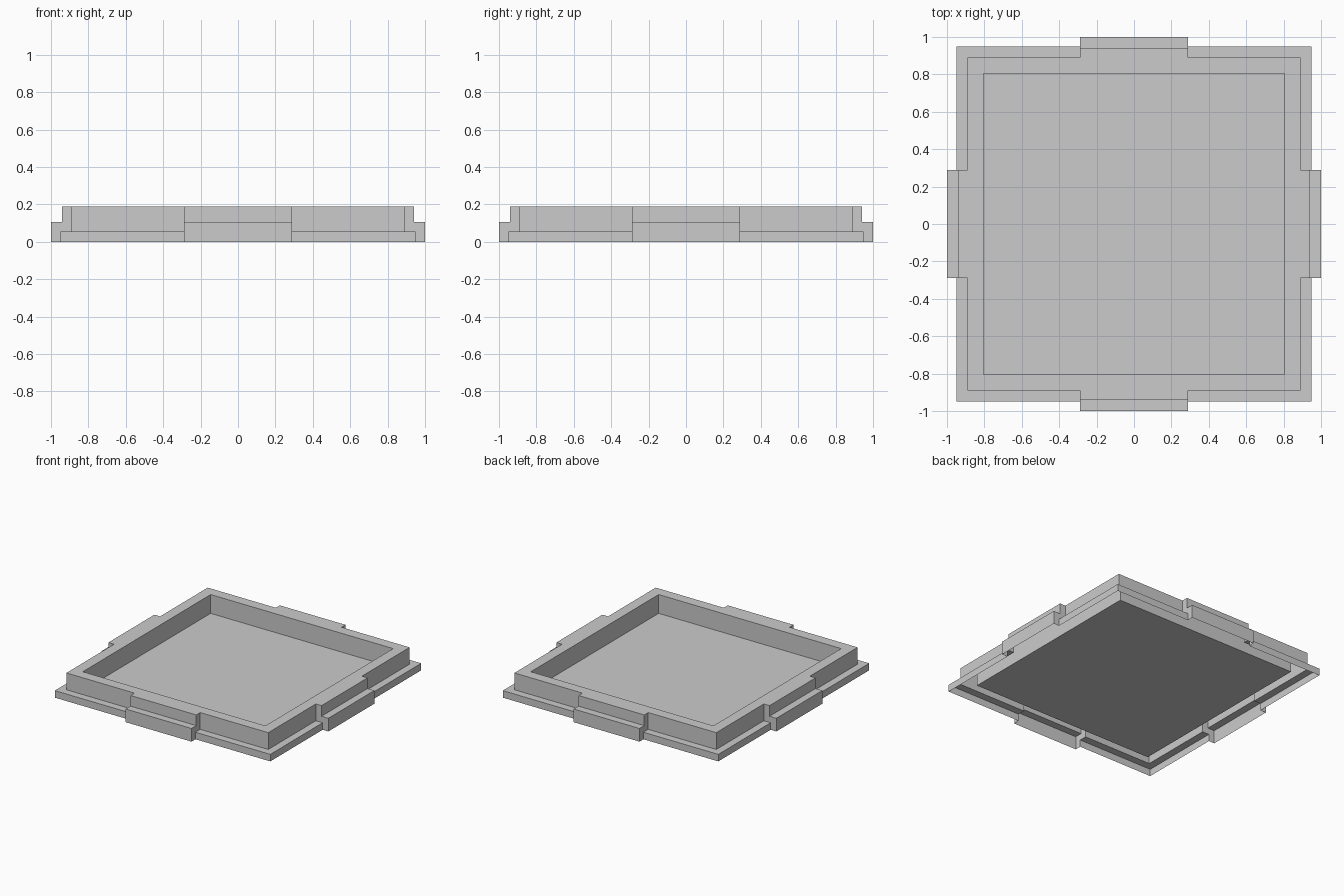
import bpy, bmesh
from math import pi
from mathutils import Matrix, Vector

if "Cube" in bpy.data.objects:
    bpy.data.objects.remove(bpy.data.objects["Cube"])

TAB, INNER, FLOOR_Z = 0.29, 0.805, 0.04

# Sheet profiles (distance from centre, height), from outer foot to pocket floor
plain = [(0.95, 0), (0.95, 0.056), (0.89, 0.056), (0.89, 0.19), (INNER, 0.19), (INNER, FLOOR_Z)]
tab = [(1, 0), (1, 0.105), (0.94, 0.105), (0.94, 0.19), (0.89, 0.19), (INNER, 0.19), (INNER, FLOOR_Z)]
# End of a tab: the area between both profiles
tab_end = [(0.95, 0), (1, 0), (1, 0.105), (0.94, 0.105), (0.94, 0.19), (0.89, 0.19), (0.89, 0.056), (0.95, 0.056)]


def face(bm, pts, rot):
    bm.faces.new([bm.verts.new(rot @ Vector(p)) for p in pts])


def strip(bm, profile, start, end, rot):
    """Extrude a profile along one side; start and end may depend on r (mitre)."""
    for (r0, z0), (r1, z1) in zip(profile, profile[1:]):
        face(bm, [(r0, start(r0), z0), (r0, end(r0), z0),
                  (r1, end(r1), z1), (r1, start(r1), z1)], rot)


def finish(bm, name):
    bmesh.ops.remove_doubles(bm, verts=bm.verts, dist=1e-5)
    mesh = bpy.data.meshes.new(name)
    bm.to_mesh(mesh)
    bm.free()
    bpy.context.collection.objects.link(bpy.data.objects.new(name, mesh))


# Stepped rim, open underneath, with mitred corners and a raised tab on each side
bm = bmesh.new()
for i in range(4):
    rot = Matrix.Rotation(i * pi / 2, 3, 'Z')
    strip(bm, plain, lambda r: -r, lambda r: -TAB, rot)
    strip(bm, tab, lambda r: -TAB, lambda r: TAB, rot)
    strip(bm, plain, lambda r: TAB, lambda r: r, rot)
    face(bm, [(r, -TAB, z) for r, z in tab_end], rot)
    face(bm, [(r, TAB, z) for r, z in reversed(tab_end)], rot)
finish(bm, "stepped_rim")

# Pocket floor
bm = bmesh.new()
face(bm, [(x * INNER, y * INNER, FLOOR_Z) for x, y in ((-1, -1), (1, -1), (1, 1), (-1, 1))], Matrix.Identity(3))
finish(bm, "pocket_floor")
